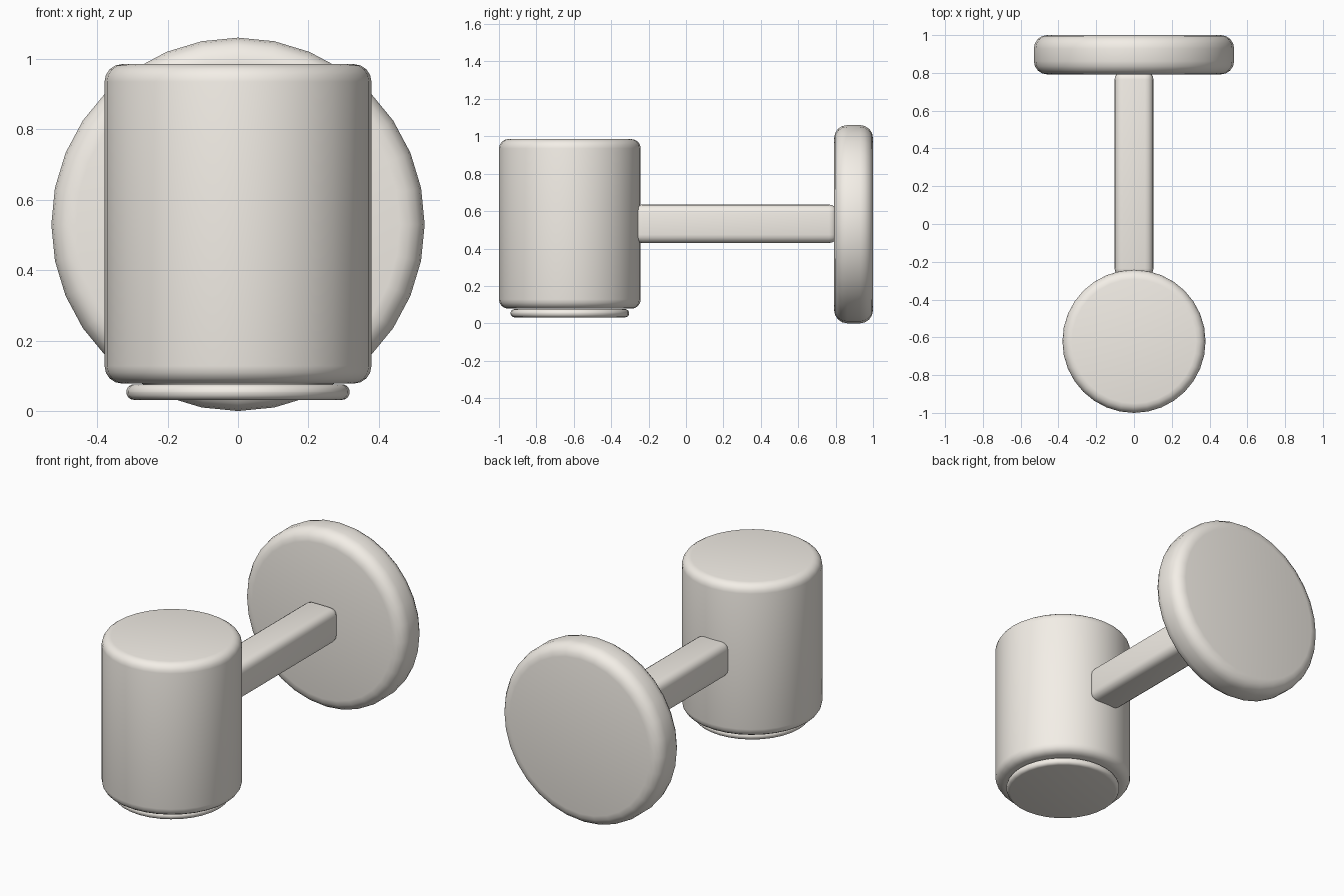
import bpy, math

if "Cube" in bpy.data.objects:
    bpy.data.objects.remove(bpy.data.objects["Cube"])

# Warm off-white paint
paint = bpy.data.materials.new("off_white_paint")
paint.diffuse_color = (0.9, 0.86, 0.8, 1)
paint.use_nodes = True
paint.node_tree.nodes["Principled BSDF"].inputs["Base Color"].default_value = paint.diffuse_color


def finish(obj, name, bevel, segments=4):
    """Name the part, round its sharp edges, shade it smooth and paint it."""
    obj.name = name
    bpy.ops.object.transform_apply(location=False, rotation=True, scale=True)
    mod = obj.modifiers.new("rounding", 'BEVEL')
    mod.width = bevel
    mod.segments = segments
    mod.limit_method = 'ANGLE'
    mod.angle_limit = math.radians(40)
    bpy.ops.object.modifier_apply(modifier=mod.name)
    bpy.ops.object.shade_smooth_by_angle(angle=math.radians(35))
    obj.data.materials.append(paint)
    return obj


def disc(name, radius, depth, location, bevel, rotation=(0, 0, 0)):
    bpy.ops.mesh.primitive_cylinder_add(vertices=32, radius=radius, depth=depth,
                                        location=location, rotation=rotation)
    return finish(bpy.context.object, name, bevel)


# Round wall plate at the back
disc("wall_plate", 0.53, 0.208, (0, 0.896, 0.53), 0.07, (math.pi / 2, 0, 0))

# Upright lamp body
disc("lamp_body", 0.379, 0.907, (0, -0.621, 0.5315), 0.05)

# Thin lens under the body
disc("lens", 0.317, 0.044, (0, -0.621, 0.054), 0.021)

# Square arm joining plate and body
bpy.ops.mesh.primitive_cube_add(size=1, location=(0, 0.265, 0.532))
arm = bpy.context.object
arm.scale = (0.206, 1.09, 0.206)
finish(arm, "arm", 0.045)
